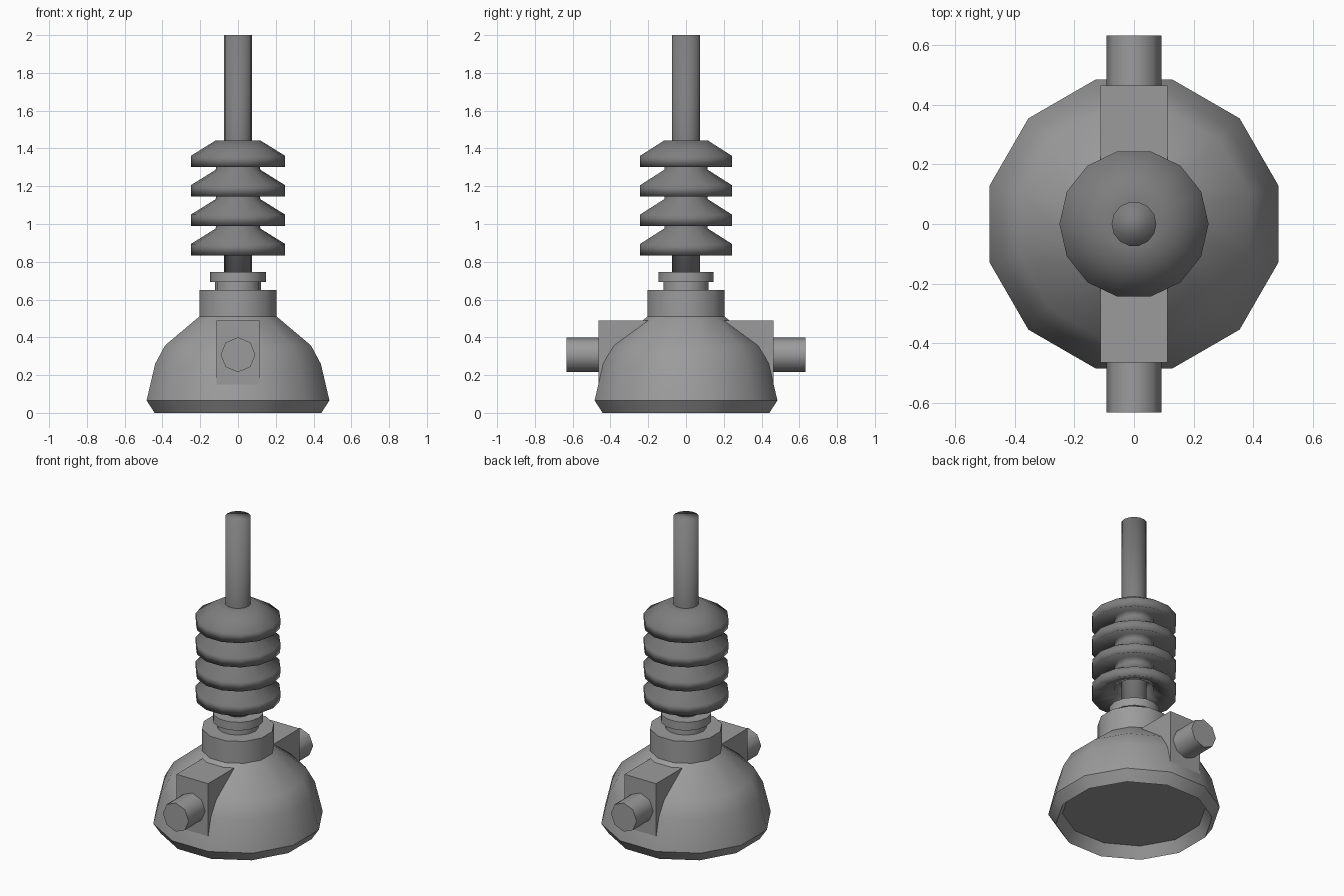
import bpy, bmesh
from math import cos, sin, pi, radians

if "Cube" in bpy.data.objects:
    bpy.data.objects.remove(bpy.data.objects["Cube"])


def finish(name, bm, angle=40):
    bmesh.ops.recalc_face_normals(bm, faces=bm.faces)
    me = bpy.data.meshes.new(name)
    bm.to_mesh(me)
    bm.free()
    ob = bpy.data.objects.new(name, me)
    bpy.context.collection.objects.link(ob)
    bpy.ops.object.select_all(action='DESELECT')
    ob.select_set(True)
    bpy.context.view_layer.objects.active = ob
    if angle:
        bpy.ops.object.shade_smooth_by_angle(angle=radians(angle))
    return ob


def revolve(name, profile, sides, phase=0.0, angle=40):
    """Lathe a (radius, z) profile about z and cap both ends."""
    bm = bmesh.new()
    rings = [[bm.verts.new((r * cos(phase + 2 * pi * i / sides),
                            r * sin(phase + 2 * pi * i / sides), z))
              for i in range(sides)] for r, z in profile]
    for a, b in zip(rings, rings[1:]):
        for i in range(sides):
            j = (i + 1) % sides
            bm.faces.new((a[i], a[j], b[j], b[i]))
    bm.faces.new(rings[0])
    bm.faces.new(rings[-1])
    return finish(name, bm, angle)


# Domed base with recessed floor and upper collar
revolve("domed_base", [(0.418, 0.07), (0.457, 0.0), (0.501, 0.066), (0.454, 0.26),
                       (0.40, 0.357), (0.212, 0.51), (0.212, 0.651)],
        12, pi / 12)

# Neck and flange
revolve("neck_flange", [(0.122, 0.64), (0.122, 0.692), (0.148, 0.692),
                        (0.148, 0.745)], 14)

# Central rod
revolve("rod", [(0.075, 0.74), (0.075, 2.0)], 14, 0, 180)

# Stack of hollow-skirted insulator discs, softly shaded throughout
profile = [(0.07, 0.94), (0.115, 0.94)]
for k in range(4):
    z = 0.834 + 0.1555 * k
    profile += [(0.115, z + 0.05), (0.249, z), (0.25, z + 0.06),
                (0.118, z + 0.142)]
profile += [(0.07, 1.443)]
revolve("insulator_discs", profile, 14, 0, 180)

# Side mounts: block and octagonal peg, front and back
for side, label in ((-1, "front"), (1, "back")):
    bm = bmesh.new()
    bmesh.ops.create_cube(bm, size=1)
    for v in bm.verts:
        v.co = (v.co.x * 0.226, side * 0.3215 + v.co.y * 0.285,
                0.305 + v.co.z * 0.37)
    finish(label + "_block", bm, 0)

    peg = revolve(label + "_peg", [(0.092, 0.44), (0.092, 0.632)], 8, 0, 50)
    peg.rotation_euler.x = -side * pi / 2
    peg.location.z = 0.308

# Mid-grey base, darker discs and rod
for names, g in ((("domed_base", "neck_flange", "front_block", "back_block",
                   "front_peg", "back_peg"), 0.33),
                 (("insulator_discs", "rod"), 0.21)):
    mat = bpy.data.materials.new("grey_paint")
    mat.diffuse_color = (g, g, g, 1)
    mat.use_nodes = True
    mat.node_tree.nodes["Principled BSDF"].inputs["Base Color"].default_value = mat.diffuse_color
    for n in names:
        bpy.data.objects[n].data.materials.append(mat)
